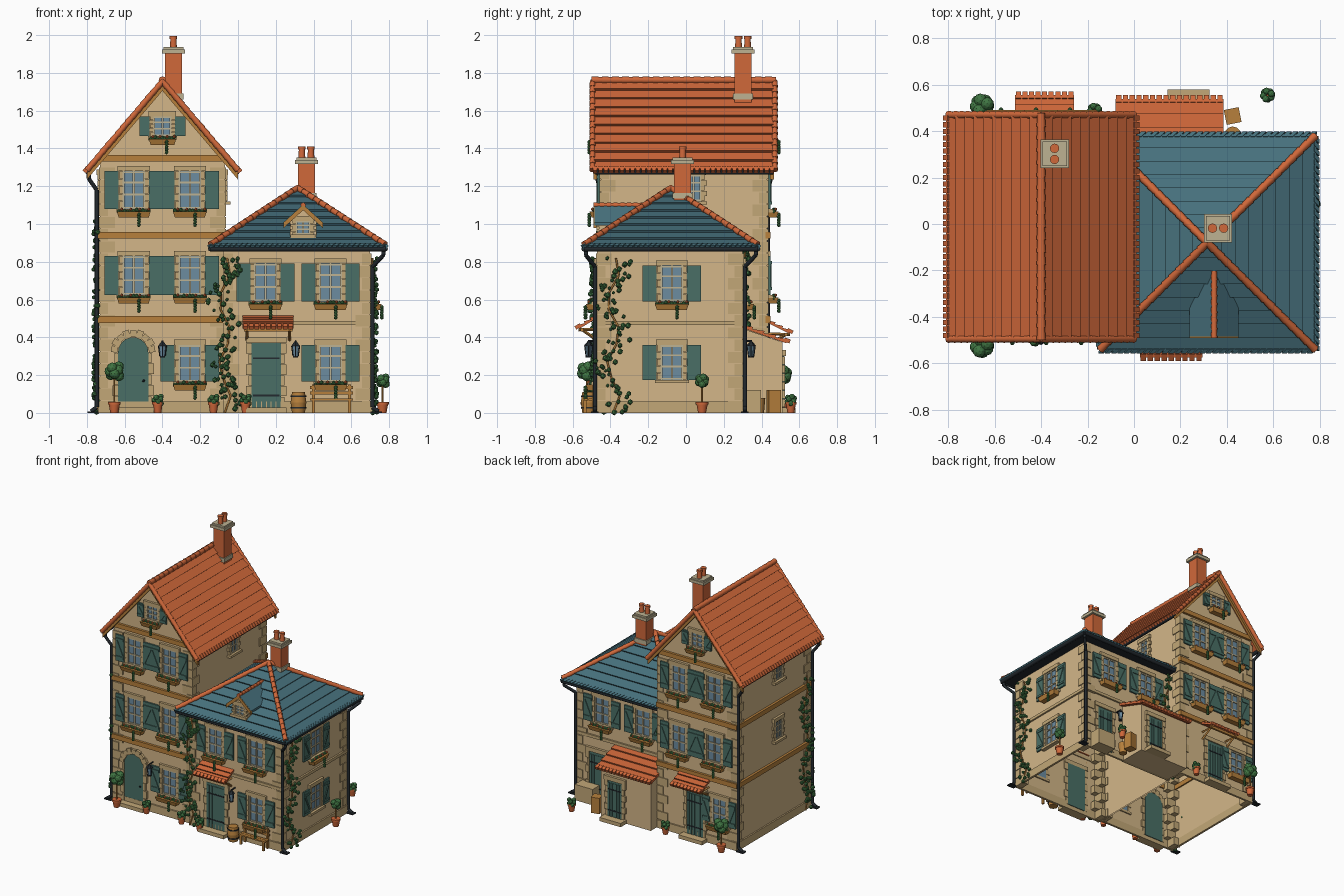
import bpy, bmesh, math, random
from mathutils import Matrix, Vector

random.seed(4)
default_cube = bpy.data.objects.get("Cube")
if default_cube:
    bpy.data.objects.remove(default_cube)

# Colours
palette = dict(plaster="D3B688", stone="C2A777", orange_tile="D0683A", blue_slate="47717D",
               green_paint="4A6F66", timber="B7803C", iron="23292E", leaf="3F7442",
               glass="6C8CA0", pale_trim="BDB292")
materials = {}
for label, code in palette.items():
    rgb = [((int(code[i:i + 2], 16) / 255 + .055) / 1.055) ** 2.4 for i in (0, 2, 4)] + [1]
    mat = bpy.data.materials.new(label)
    mat.use_nodes = True
    mat.diffuse_color = rgb
    mat.node_tree.nodes["Principled BSDF"].inputs["Base Color"].default_value = rgb
    materials[label] = mat

parts, rounded = {}, set()
WORLD = Matrix()


def mesh_of(name, mat):
    return parts.setdefault(name, (bmesh.new(), mat))[0]


def hull(name, mat, points, frame=WORLD):
    bm = mesh_of(name, mat)
    bmesh.ops.convex_hull(bm, input=[bm.verts.new(frame @ Vector(p)) for p in points])


def box(name, mat, centre, size, frame=WORLD, turn=0, axis="Y"):
    m = frame @ Matrix.Translation(centre) @ Matrix.Rotation(turn, 4, axis) @ Matrix.Diagonal((*size, 1))
    bmesh.ops.create_cube(mesh_of(name, mat), size=1, matrix=m)


def cone(name, mat, a, b, r1, r2, sides=8, frame=WORLD):
    a, b = frame @ Vector(a), frame @ Vector(b)
    m = Matrix.Translation((a + b) / 2) @ (b - a).to_track_quat("Z", "Y").to_matrix().to_4x4()
    bmesh.ops.create_cone(mesh_of(name, mat), cap_ends=True, segments=sides, radius1=r1,
                          radius2=r2, depth=(b - a).length, matrix=m)
    rounded.add(name)


def ball(name, mat, centre, r, frame=WORLD, sub=1):
    bmesh.ops.create_icosphere(mesh_of(name, mat), subdivisions=sub, radius=r,
                               matrix=frame @ Matrix.Translation(centre))


def pipe(name, mat, points, r):
    for a, b in zip(points, points[1:]):
        cone(name, mat, a, b, r, r)


def beads(name, a, b, r, n):
    a, b = Vector(a), Vector(b)
    for i in range(n):
        cone(name, "orange_tile", a.lerp(b, i / n), a.lerp(b, (i + 1.1) / n), r, r * .8)


def courses(name, mat, low_a, low_b, high_b, high_a, n, lift=.016, fringe=0):
    """Stepped rows of tiles over a sloping quad, with separate tile ends at the eave."""
    la, lb, hb, ha = map(Vector, (low_a, low_b, high_b, high_a))
    up = (lb - la).cross(ha - la).normalized() * lift
    for i in range(n):
        s, t = i / n, (i + 1) / n
        p, q = la.lerp(ha, s), lb.lerp(hb, s)
        r, u = lb.lerp(hb, t), la.lerp(ha, t)
        hull(name, mat, [p + up, q + up, r, u, p - up, q - up, r - up, u - up])
    down = (la - ha).normalized() * .016
    for i in range(fringe):
        p, q = la.lerp(lb, (i + .12) / fringe), la.lerp(lb, (i + .88) / fringe)
        hull(name, mat, [v + k * up + d for v in (p, q) for k in (-.6, 1.2) for d in (down, -down)])


def wall(x, y, degrees):
    return Matrix.Translation((x, y, 0)) @ Matrix.Rotation(math.radians(degrees), 4, "Z")


def jambs(f, u, w, z0, z1, n):
    h = (z1 - z0) / n
    for side in (-1, 1):
        for i in range(n):
            bw = .03 if i % 2 else .018
            box("opening_stones", "stone", (u + side * (w + bw) / 2, -.004, z0 + h * (i + .5)), (bw, .022, h * .94), f)


def window(f, u, z0, z1, w=.12, shutters=True, planter=True, shutter_w=.074):
    h, zc = z1 - z0, (z0 + z1) / 2
    box("window_glass", "glass", (u, 0, zc), (w, .008, h), f)
    for dx in (-.46, 0, .46):
        box("window_frames", "pale_trim", (u + dx * w, -.005, zc), (.011, .014, h), f)
    for dz in (-.47, -.12, .2, .47):
        box("window_frames", "pale_trim", (u, -.005, zc + dz * h), (w, .012, .009), f)
    jambs(f, u, w, z0, z1, 5)
    box("opening_stones", "stone", (u, -.005, z1 + .014), (w + .05, .026, .028), f)
    box("opening_stones", "stone", (u, -.01, z0 - .009), (w + .06, .04, .018), f)
    for side in (-1, 1) if shutters else ():
        c = u + side * (w / 2 + .02 + shutter_w / 2)
        box("shutters", "green_paint", (c, -.012, zc), (shutter_w, .012, h), f)
        for dz in (-.34, .34):
            box("shutters", "green_paint", (c, -.02, zc + dz * h), (shutter_w * .9, .008, .016), f)
        tilt = side * math.atan2(shutter_w * .75, h * .62)
        box("shutters", "green_paint", (c, -.02, zc), (.012, .007, h * .65), f, tilt)
    if planter:
        bw, zb = w * .66, z0 - .03
        hull("flower_boxes", "timber", [(u + s * (bw + k), y, zb + z) for s in (-1, 1)
             for k, z, y0 in ((0, -.016, -.05), (.01, .016, -.06)) for y in (-.008, y0)], f)
        for i in range(11):
            du = bw * (i / 5 - 1)
            ball("flower_foliage", "leaf", (u + du, -.035, zb + random.uniform(.012, .026)), .012, f)
            if i % 3 == 1:
                ball("flowers", "orange_tile", (u + du, -.045, zb + .028), .009, f)
        for k in range(5):
            ball("flower_foliage", "leaf", (u + bw * .35, -.062, zb - .014 * k), .011, f)


def door(f, u, w, z1, step=True):
    box("doors", "green_paint", (u, 0, z1 / 2 + .015), (w, .02, z1 - .03), f)
    for i in range(6):
        box("doors", "green_paint", (u + w * (i - 2.5) / 6, -.01, z1 / 2), (w / 7.5, .008, z1 * .88), f)
    for dz in (.25, .78):
        box("door_iron", "iron", (u, -.014, z1 * dz), (w * .9, .005, .009), f)
    jambs(f, u, w, .03, z1, 6)
    box("opening_stones", "stone", (u, -.005, z1 + .016), (w + .06, .028, .032), f)
    if step:
        box("door_steps", "stone", (u, -.035, .014), (w + .06, .07, .028), f)


def canopy(f, u, w, z, depth):
    pts = [(u - w / 2, -depth, z - .06), (u + w / 2, -depth, z - .06), (u + w / 2, 0, z), (u - w / 2, 0, z)]
    courses("canopy_tiles", "orange_tile", *[f @ Vector(p) for p in pts], 3, .011, 9)
    box("canopy_timber", "timber", (u, -depth + .02, z - .075), (w * .95, .016, .018), f)
    for s in (-1, 1):
        x = u + s * w * .42
        cone("canopy_timber", "timber", (x, 0, z - .13), (x, -depth + .02, z - .075), .008, .008, 4, f)
        cone("canopy_timber", "timber", (x, 0, z - .072), (x, -depth, z - .075), .008, .008, 4, f)


def lantern(f, u, z):
    cone("lanterns", "iron", (u, 0, z + .06), (u, -.05, z + .06), .005, .005, 6, f)
    cone("lanterns", "iron", (u, -.045, z + .035), (u, -.045, z + .06), .026, .005, 6, f)
    cone("lantern_glass", "glass", (u, -.045, z - .02), (u, -.045, z + .035), .013, .02, 6, f)
    cone("lanterns", "iron", (u, -.045, z - .028), (u, -.045, z - .018), .016, .016, 6, f)
    for i in range(4):
        a, b = math.cos(i * math.pi / 2), math.sin(i * math.pi / 2)
        cone("lanterns", "iron", (u + a * .014, -.045 + b * .014, z - .02),
             (u + a * .021, -.045 + b * .021, z + .035), .003, .003, 4, f)


def quoins(x, y, sx, sy, top):
    for k in range(int(top / .065)):
        lx, ly = (.085, .05) if k % 2 else (.05, .085)
        box("corner_stones", "stone", (x + sx * (lx / 2 - .007), y + sy * (ly / 2 - .007), .065 * k + .033), (lx, ly, .06))


def potted(x, y, height=0.0, r=.05, pot=.03):
    cone("plant_pots", "orange_tile", (x, y, 0), (x, y, .048), pot * .7, pot, 12)
    cone("plant_pots", "orange_tile", (x, y, .045), (x, y, .058), pot * 1.12, pot * 1.12, 12)
    if height:
        cone("tree_trunks", "timber", (x, y, .05), (x, y, height), .006, .005, 6)
    for i in range(9):
        a = i * 2.4
        off = r * .5 if height else .018
        ball("potted_foliage", "leaf", (x + off * math.cos(a), y + off * math.sin(a),
             max(height, .068) + off * (i / 4 - 1)), r * .6 if height else .015, sub=2)


def vine(f, u, top, spread, n):
    path = [(u + spread * .35 * math.sin(i * 1.7), -.012, top * i / 9) for i in range(10)]
    pipe("vine_stems", "timber", [f @ Vector(p) for p in path], .005)
    for i in range(n):
        z = top * random.random()
        x = u + spread * (.4 * math.sin(z / top * 15) + random.uniform(-.6, .6))
        ball("vine_leaves", "leaf", (x, random.uniform(-.035, -.01), z), random.uniform(.009, .017), f)


def chimney(x, y, z0, z1, along):
    box("chimney_stacks", "orange_tile", (x, y, (z0 + z1) / 2), (.09, .09, z1 - z0))
    box("chimney_caps", "pale_trim", (x, y, z1 - .012), (.122, .122, .022))
    box("chimney_caps", "pale_trim", (x, y, z1 + .004), (.105, .105, .014))
    for s in (-.024, .024):
        px, py = x + s * along[0], y + s * along[1]
        cone("chimney_pots", "orange_tile", (px, py, z1), (px, py, z1 + .07), .019, .015, 12)
        cone("chimney_pots", "orange_tile", (px, py, z1 + .055), (px, py, z1 + .07), .02, .02, 12)
        cone("chimney_pots", "iron", (px, py, z1 + .07), (px, py, z1 + .071), .013, .013, 12)


# House walls, open underneath
hull("tall_house_walls", "plaster", [(-.4 + d, y, z) for y in (-.45, .43) for d, z in
     ((-.33, 0), (.33, 0), (.33, 1.335), (-.33, 1.335), (0, 1.73))])
box("low_house_walls", "plaster", (.31, -.085, .435), (.78, .77, .87))
for house in ("tall_house_walls", "low_house_walls"):
    bm = parts[house][0]
    base = [f for f in bm.faces if all(v.co.z < .001 for v in f.verts)]
    bmesh.ops.delete(bm, geom=base, context="FACES")

tall_front, tall_back = wall(-.4, -.45, 0), wall(-.4, .43, 180)
tall_left, tall_right = wall(-.73, -.01, -90), wall(-.07, -.01, 90)
low_front, low_back, low_right = wall(.315, -.47, 0), wall(.315, .3, 180), wall(.7, -.085, 90)

# Plinths, floor bands and corner stones
for f, w in ((tall_front, .66), (tall_back, .66), (tall_left, .88), (low_front, .77), (low_back, .77), (low_right, .77)):
    box("plinths", "stone", (0, -.003, .03), (w + .01, .016, .06), f)
for f, w in ((tall_front, .68), (tall_back, .68), (tall_left, .9)):
    for z in (.495, .94):
        box("floor_beams", "timber", (0, -.004, z), (w, .028, .036), f)
for f in (tall_front, tall_back):
    box("floor_beams", "timber", (0, -.004, 1.347), (.64, .028, .034), f)
for f in (low_front, low_back, low_right):
    box("string_courses", "stone", (0, -.003, .475), (.78, .02, .022), f)
for x, sx in ((-.73, 1), (-.07, -1)):
    quoins(x, -.45, sx, 1, 1.31)
    quoins(x, .43, sx, -1, 1.31)
for x, y, sx, sy in ((.7, -.47, -1, 1), (.7, .3, -1, -1), (-.07, -.47, 1, 1)):
    quoins(x, y, sx, sy, .87)

# Windows
for f in (tall_front, tall_back):
    for u in (-.152, .145):
        window(f, u, 1.08, 1.28)
        window(f, u, .625, .83)
    window(f, 0, 1.465, 1.57, .095, shutter_w=.055)
window(tall_front, .145, .165, .36)
window(tall_back, .19, .165, .36, shutter_w=.06)
for f in (low_front, low_back):
    for u in (-.17, .175):
        window(f, u if f is low_front else -u, .59, .79)
window(low_front, .175, .165, .36)
window(low_right, .01, .59, .78)
window(low_right, .01, .175, .36, planter=False)
for f, z in ((tall_left, 1.12), (tall_left, .67), (tall_right, 1.12)):
    window(f, .05, z, z + .14, .08, False, False)

# Arched front door
arch = [(-.155 + .08 * math.cos(a), .32 + .08 * math.sin(a)) for a in (math.pi * i / 12 for i in range(13))]
arch += [(-.235, .03), (-.075, .03)]
hull("arched_door", "green_paint", [(u, y, z) for u, z in arch for y in (-.01, .01)], tall_front)
for i in range(9):
    a = math.pi * (i + .5) / 9
    box("opening_stones", "stone", (-.155 + .1 * math.cos(a), -.004, .32 + .1 * math.sin(a)),
        (.045 if i % 2 else .034, .028, .034), tall_front, -a)
jambs(tall_front, -.155, .16, .03, .32, 5)
box("door_steps", "stone", (-.155, -.03, .014), (.22, .06, .028), tall_front)
ball("door_iron", "iron", (-.1, -.016, .17), .008, tall_front)

# Plank doors, canopies and lanterns
door(low_front, -.165, .155, .37)
door(tall_back, -.015, .14, .36)
door(low_back, -.215, .13, .36, False)
canopy(low_front, -.155, .27, .515, .1)
canopy(tall_back, -.015, .255, .49, .12)
for f, u in ((tall_front, 0), (low_front, -.01), (low_back, -.1)):
    lantern(f, u, .32)

# Lean-to shed
hull("shed_walls", "plaster", [(x, y, z) for x in (-.06, .36) for y, z in ((.29, 0), (.51, 0), (.29, .45), (.51, .375))])
courses("shed_tiles", "orange_tile", (.385, .535, .38), (-.08, .535, .38), (-.08, .29, .465), (.385, .29, .465), 4, .012, 16)
door(wall(.235, .51, 180), 0, .12, .3)

# Tall gable roof
for s in (-1, 1):
    ends = [(-.4 + s * .4, -s * -.475, 1.285), (-.4 + s * .4, -s * .495, 1.285), (-.4, -s * .495, 1.755), (-.4, -s * -.475, 1.755)]
    for e, near in enumerate(ends):
        ends[e] = (near[0], -.495 if s * (1, -1, -1, 1)[e] < 0 else .47, near[2])
    low_a, low_b, high_b, high_a = ends[1], ends[0], ends[3], ends[2]
    courses("tall_roof_tiles", "orange_tile", low_a, low_b, high_b, high_a, 10, .014, 34)
    for lo, hi in ((low_a, high_a), (low_b, high_b)):
        beads("verge_tiles", lo, hi, .017, 15)
        y = lo[1] + (.014 if lo[1] < 0 else -.014)
        hull("barge_boards", "timber", [(x, y + d, z - k) for x, _, z in (lo, hi) for d in (-.01, .01) for k in (.015, .05)])
    pipe("gutters", "iron", [(-.4 + s * .395, -.48, 1.275), (-.4 + s * .395, .46, 1.275)], .014)
beads("ridge_tiles", (-.4, -.5, 1.762), (-.4, .472, 1.762), .02, 18)

# Low hipped roof
apex = Vector((.315, -.08, 1.18))
corners = [(-.145, -.54, .88), (.78, -.54, .88), (.78, .38, .88), (-.145, .38, .88)]
for i, c in enumerate(corners):
    d = corners[(i + 1) % 4]
    courses("low_roof_slates", "blue_slate", c, d, apex, apex, 8, .012, 34)
    beads("ridge_tiles", Vector(c) + Vector((0, 0, .012)), apex + Vector((0, 0, .012)), .018, 15)
    pipe("gutters", "iron", [Vector(c) - Vector((0, 0, .012)), Vector(d) - Vector((0, 0, .012))], .014)
box("eave_soffit", "iron", (.318, -.08, .868), (.9, .9, .012))

# Dormer
hull("dormer_walls", "plaster", [(.345 + d, y, z) for y in (-.46, -.2) for d, z in
     ((-.07, .92), (.07, .92), (.07, 1.02), (-.07, 1.02), (0, 1.085))])
window(wall(.345, -.46, 0), 0, .945, 1.015, .075, False, False)
for s in (-1, 1):
    lo, hi = (.345 + s * .105, 1.0), (.345, 1.095)
    hull("dormer_roof", "blue_slate", [(x, y, z + k) for x, z in (lo, hi) for y in (-.485, -.2) for k in (-.008, .008)])
    hull("dormer_boards", "timber", [(x, y, z + k) for x, z in (lo, hi) for y in (-.49, -.475) for k in (-.022, .006)])
beads("ridge_tiles", (.345, -.49, 1.1), (.345, -.17, 1.1), .014, 9)

# Chimneys
chimney(-.342, .302, 1.6, 1.925, (0, 1))
box("chimney_caps", "pale_trim", (-.342, .302, 1.675), (.105, .105, .03))
chimney(.362, -.018, 1.08, 1.34, (1, 0))
box("chimney_caps", "pale_trim", (.362, -.018, 1.15), (.105, .105, .03))

# Downpipes
for x, y, ex, ey, z in ((-.748, -.455, -.79, -.47, 1.27), (-.748, .435, -.79, .45, 1.27),
                        (.712, -.482, .77, -.53, .865), (.712, .312, .77, .37, .865)):
    pipe("downpipes", "iron", [(ex, ey, z), (ex, ey, z - .03), (x, y, z - .09), (x, y, .03), (x + math.copysign(.03, x), y, .008)], .011)
    box("downpipe_feet", "iron", (x + math.copysign(.02, x), y, .004), (.06, .04, .008))

# Climbing plants
vine(low_front, -.385, .82, .09, 110)
vine(low_right, -.3, .82, .1, 100)
vine(tall_left, .37, 1.02, .09, 110)
vine(low_back, .36, .85, .07, 80)

# Potted plants
for x, y, h in ((-.655, -.525, .22), (-.655, .51, .2), (.765, .085, .17)):
    potted(x, y, h, .048 if x < 0 else .035)
for x, y in ((-.425, -.495), (-.13, -.495), (.04, -.52), (-.17, .49), (.575, .555)):
    potted(x, y, pot=.026)

# Bench, barrel, crate and trough
for y, z, h in ((-.53, .07, .01), (-.505, .07, .01), (-.488, .105, .016), (-.488, .135, .016)):
    box("bench", "timber", (.495, y, z), (.225, .022 if h < .012 else .01, h))
for x in (.4, .59):
    box("bench", "timber", (x, -.488, .075), (.014, .014, .15))
    box("bench", "timber", (x, -.535, .035), (.014, .014, .07))
cone("barrel", "timber", (.32, -.515, 0), (.32, -.515, .055), .034, .042, 12)
cone("barrel", "timber", (.32, -.515, .055), (.32, -.515, .11), .042, .034, 12)
for z in (.022, .085):
    cone("barrel_hoops", "iron", (.32, -.515, z), (.32, -.515, z + .008), .0415, .0415, 12)
box("crate", "timber", (.425, .465, .06), (.065, .065, .12), turn=.2, axis="Z")
cone("bucket", "timber", (.425, .385, 0), (.425, .385, .08), .028, .035, 12)
box("stone_trough", "stone", (.585, .352, .06), (.15, .09, .12))

# Turn the gathered parts into objects
for name, (bm, mat) in parts.items():
    bmesh.ops.recalc_face_normals(bm, faces=bm.faces)
    mesh = bpy.data.meshes.new(name)
    bm.to_mesh(mesh)
    bm.free()
    mesh.materials.append(materials[mat])
    obj = bpy.data.objects.new(name, mesh)
    bpy.context.collection.objects.link(obj)
    obj.select_set(name in rounded)
    if name in rounded:
        bpy.context.view_layer.objects.active = obj
bpy.ops.object.shade_smooth_by_angle(angle=math.radians(46))
